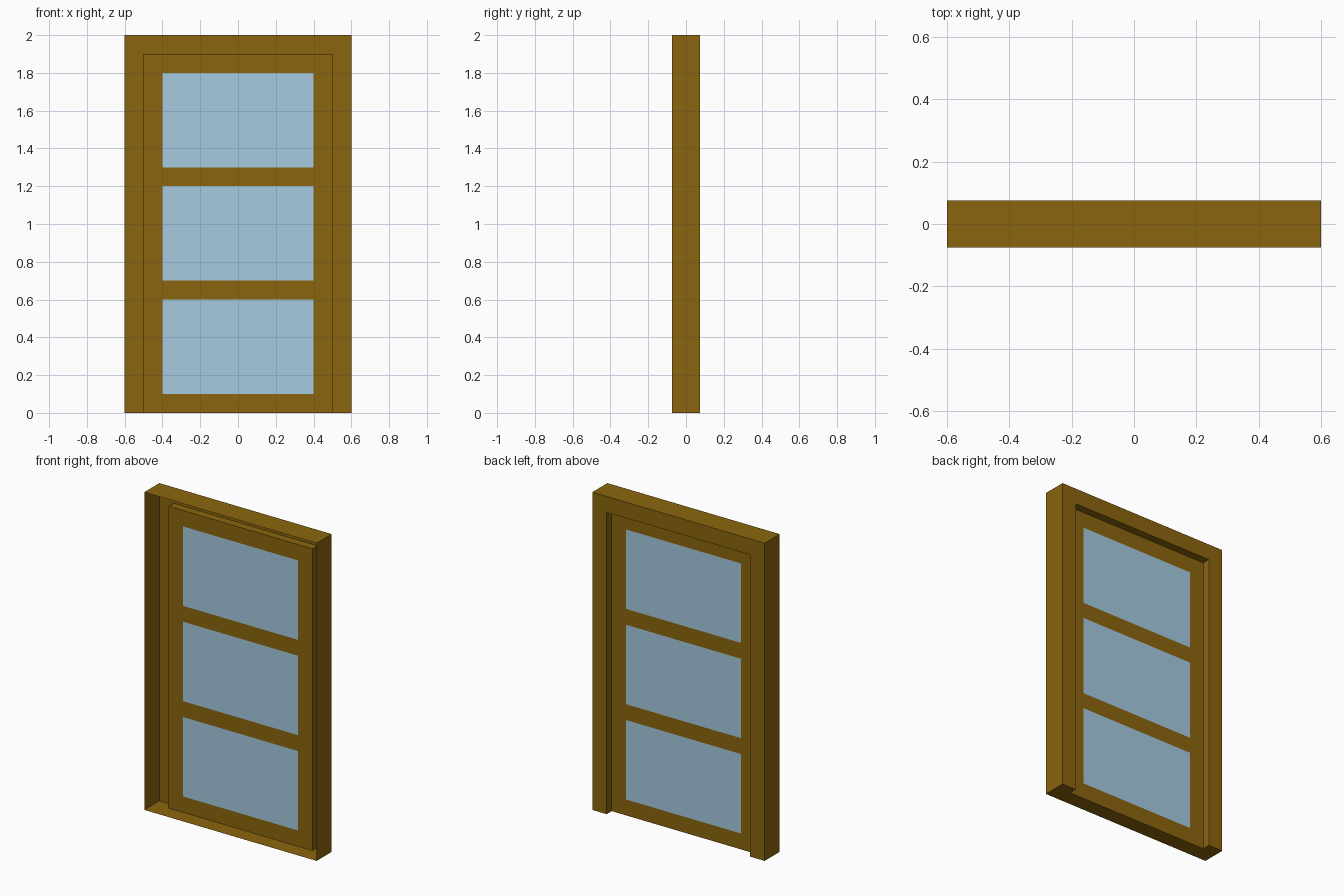
import bpy
import bmesh

cube = bpy.data.objects.get("Cube")
if cube:
    bpy.data.objects.remove(cube, do_unlink=True)

# Main dimensions
HALF_W, HEIGHT, HALF_D = 0.6, 2.0, 0.075
DOOR_W, DOOR_H, DOOR_Y = 0.5, 1.9, 0.025


def srgb(r, g, b):
    def linear(c):
        c /= 255
        return c / 12.92 if c <= 0.04045 else ((c + 0.055) / 1.055) ** 2.4
    return (linear(r), linear(g), linear(b), 1)


def material(name, color):
    mat = bpy.data.materials.new(name)
    mat.use_nodes = True
    mat.diffuse_color = color
    mat.node_tree.nodes["Principled BSDF"].inputs["Base Color"].default_value = color
    return mat


wood = material("golden_brown_wood", srgb(139, 101, 14))
glass = material("pale_blue_glass", srgb(166, 203, 225))


def face(bm, points):
    return bm.faces.new([bm.verts.new(p) for p in points])


def strip(bm, path, y0, y1):
    """Sweep an (x, z) path from depth y0 to y1."""
    for (xa, za), (xb, zb) in zip(path, path[1:]):
        face(bm, [(xa, y0, za), (xb, y0, zb), (xb, y1, zb), (xa, y1, za)])


def finish(bm, name, mats, recalc=False):
    bmesh.ops.remove_doubles(bm, verts=bm.verts[:], dist=0.0001)
    if recalc:
        bmesh.ops.recalc_face_normals(bm, faces=bm.faces[:])
    mesh = bpy.data.meshes.new(name)
    bm.to_mesh(mesh)
    bm.free()
    for mat in mats:
        mesh.materials.append(mat)
    obj = bpy.data.objects.new(name, mesh)
    bpy.context.collection.objects.link(obj)
    return obj


def arch(half_width, height):
    """Three-sided doorway outline, open at the bottom."""
    return [(-half_width, 0), (-half_width, height), (half_width, height), (half_width, 0)]


# Door frame: a shell open to the front, with a trim ring and reveal at the back
outer, inner = arch(HALF_W, HEIGHT), arch(DOOR_W, DOOR_H)
bm = bmesh.new()
strip(bm, outer, -HALF_D, HALF_D)
strip(bm, inner, DOOR_Y, HALF_D)
face(bm, [(x, HALF_D, z) for x, z in outer + inner[::-1]])

# Sill, notched behind the door
right_half = [(HALF_W, -HALF_D), (HALF_W, HALF_D), (DOOR_W, HALF_D), (DOOR_W, DOOR_Y)]
sill = right_half + [(-x, y) for x, y in reversed(right_half)]
face(bm, [(x, y, 0) for x, y in sill])
finish(bm, "door_frame", [wood], recalc=True)

# Door leaf: a thin sheet of rails and stiles with three flush panes
xs = [-DOOR_W, -0.4, 0.4, DOOR_W]
zs = [0, 0.1, 0.6, 0.7, 1.2, 1.3, 1.8, DOOR_H]
bm = bmesh.new()
for i, (x0, x1) in enumerate(zip(xs, xs[1:])):
    for j, (z0, z1) in enumerate(zip(zs, zs[1:])):
        f = face(bm, [(x0, DOOR_Y, z0), (x1, DOOR_Y, z0), (x1, DOOR_Y, z1), (x0, DOOR_Y, z1)])
        f.material_index = 1 if i == 1 and j % 2 == 1 else 0
finish(bm, "door_leaf", [wood, glass])
